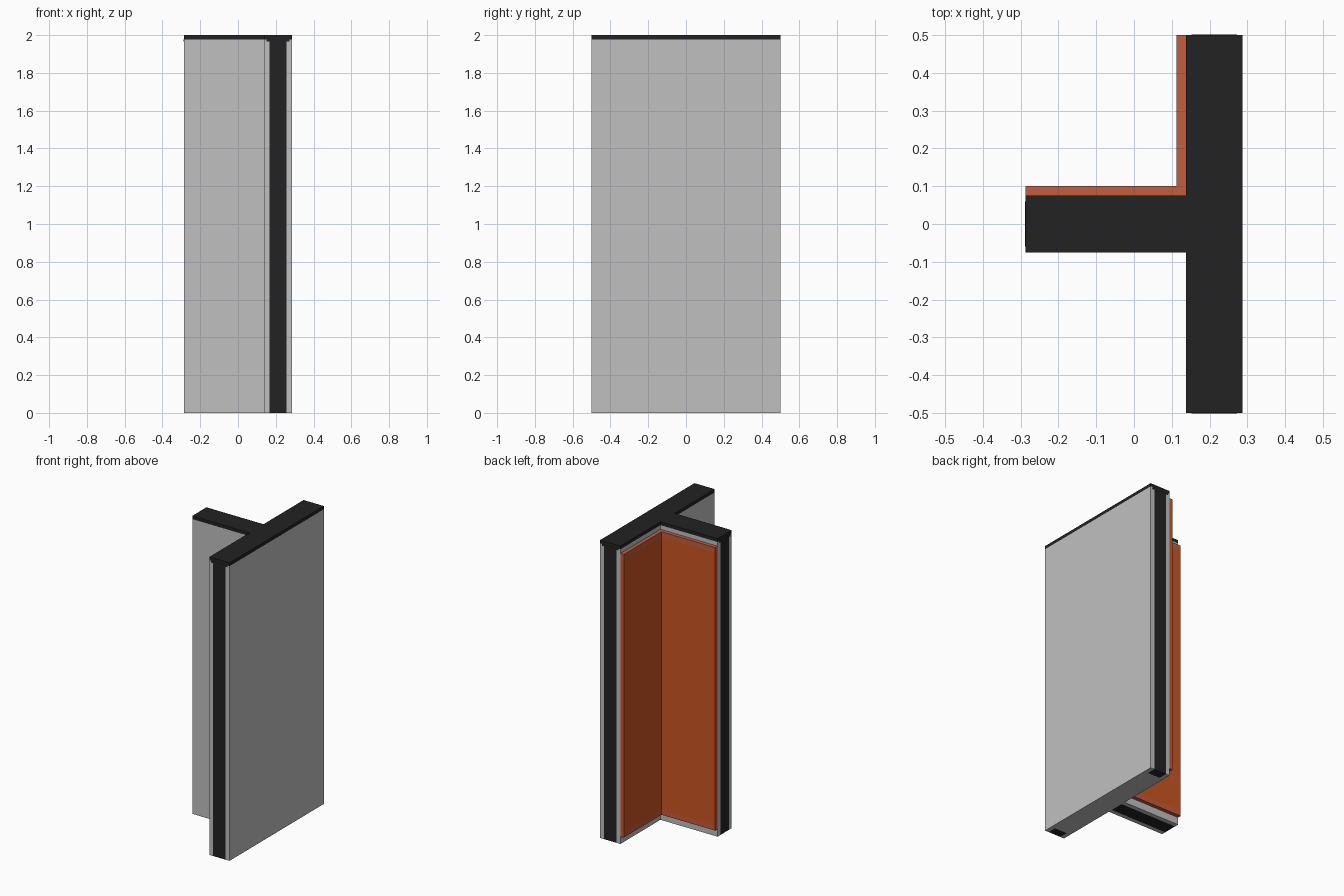
import bpy
import bmesh

cube = bpy.data.objects.get("Cube")
if cube:
    bpy.data.objects.remove(cube, do_unlink=True)


def material(name, rgb):
    """Flat material from 0-255 display values, stored as linear."""
    lin = [(c / 255 / 12.92) if c < 11 else ((c / 255 + 0.055) / 1.055) ** 2.4 for c in rgb]
    m = bpy.data.materials.new(name)
    m.use_nodes = True
    m.diffuse_color = (*lin, 1)
    bsdf = next(n for n in m.node_tree.nodes if n.type == 'BSDF_PRINCIPLED')
    bsdf.inputs["Base Color"].default_value = (*lin, 1)
    return m


GREY = material("light grey", (192, 192, 192))
BLACK = material("charcoal", (34, 34, 34))
ORANGE = material("burnt orange", (204, 85, 34))
CLAY = material("clay orange", (194, 93, 61))


def prism(name, outline, z0, z1, mat):
    """Extrude an xy outline from z0 to z1."""
    bm = bmesh.new()
    face = bm.faces.new([bm.verts.new((x, y, z0)) for x, y in outline])
    ext = bmesh.ops.extrude_face_region(bm, geom=[face])
    top = [v for v in ext["geom"] if isinstance(v, bmesh.types.BMVert)]
    bmesh.ops.translate(bm, verts=top, vec=(0, 0, z1 - z0))
    bmesh.ops.recalc_face_normals(bm, faces=bm.faces)
    mesh = bpy.data.meshes.new(name)
    bm.to_mesh(mesh)
    bm.free()
    mesh.materials.append(mat)
    ob = bpy.data.objects.new(name, mesh)
    bpy.context.scene.collection.objects.link(ob)
    return ob


def box(name, x0, x1, y0, y1, z0, z1, mat):
    return prism(name, [(x0, y0), (x1, y0), (x1, y1), (x0, y1)], z0, z1, mat)


# Shared dimensions
X0, XI, X1 = -0.287, 0.137, 0.287   # arm end, inner wall face, outer wall face
XC = (XI + X1) / 2                  # wall centre line
Y, T = 0.5, 0.075                   # wall half length, half thickness
S, D = 0.046, 0.06                  # edge strip half width and depth
CAP = 1.978                         # underside of the cap
P = 0.025                           # cladding thickness

# Long wall with a groove in each end
prism("long_wall", [
    (XI, -Y), (XC - S, -Y), (XC - S, D - Y), (XC + S, D - Y), (XC + S, -Y), (X1, -Y),
    (X1, Y), (XC + S, Y), (XC + S, Y - D), (XC - S, Y - D), (XC - S, Y), (XI, Y)],
    0, CAP, GREY)

# Strips in the grooves, each with a slightly wider head under the cap
for name, s in (("front", -1), ("back", 1)):
    a, b = sorted((s * Y, s * (Y - D)))
    box(name + "_edge_strip", XC - S, XC + S, a, b, 0, CAP, BLACK)
    a, b = sorted((s * (Y + 0.001), s * (Y - D)))
    box(name + "_strip_head", XC - 0.06, XC + 0.06, a, b, CAP - 0.012, CAP, BLACK)

# Arm: dark core between two grey skins
box("arm_core", X0, XI, -S, S, 0, CAP, BLACK)
box("arm_front_skin", X0, XI, -T, -S, 0, CAP, GREY)
box("arm_back_skin", X0, XI, S, T, 0, CAP, GREY)
box("arm_strip_head", X0 - 0.001, X0 + D, -0.06, 0.06, CAP - 0.012, CAP, BLACK)

# T-shaped cap
prism("top_cap", [(X0, -T), (XI, -T), (XI, -Y), (X1, -Y), (X1, Y), (XI, Y), (XI, T), (X0, T)],
      CAP, 2.0, BLACK)

# L-shaped cladding in the back corner, with trim along top and bottom
corner = [(X0, T), (XI, T), (XI, Y), (XI - P, Y), (XI - P, T + P), (X0, T + P)]
prism("corner_cladding", corner, 0.085, 1.915, ORANGE)
prism("cladding_bottom_trim", corner, 0.05, 0.085, CLAY)
prism("cladding_top_trim", corner, 1.915, 1.95, CLAY)
